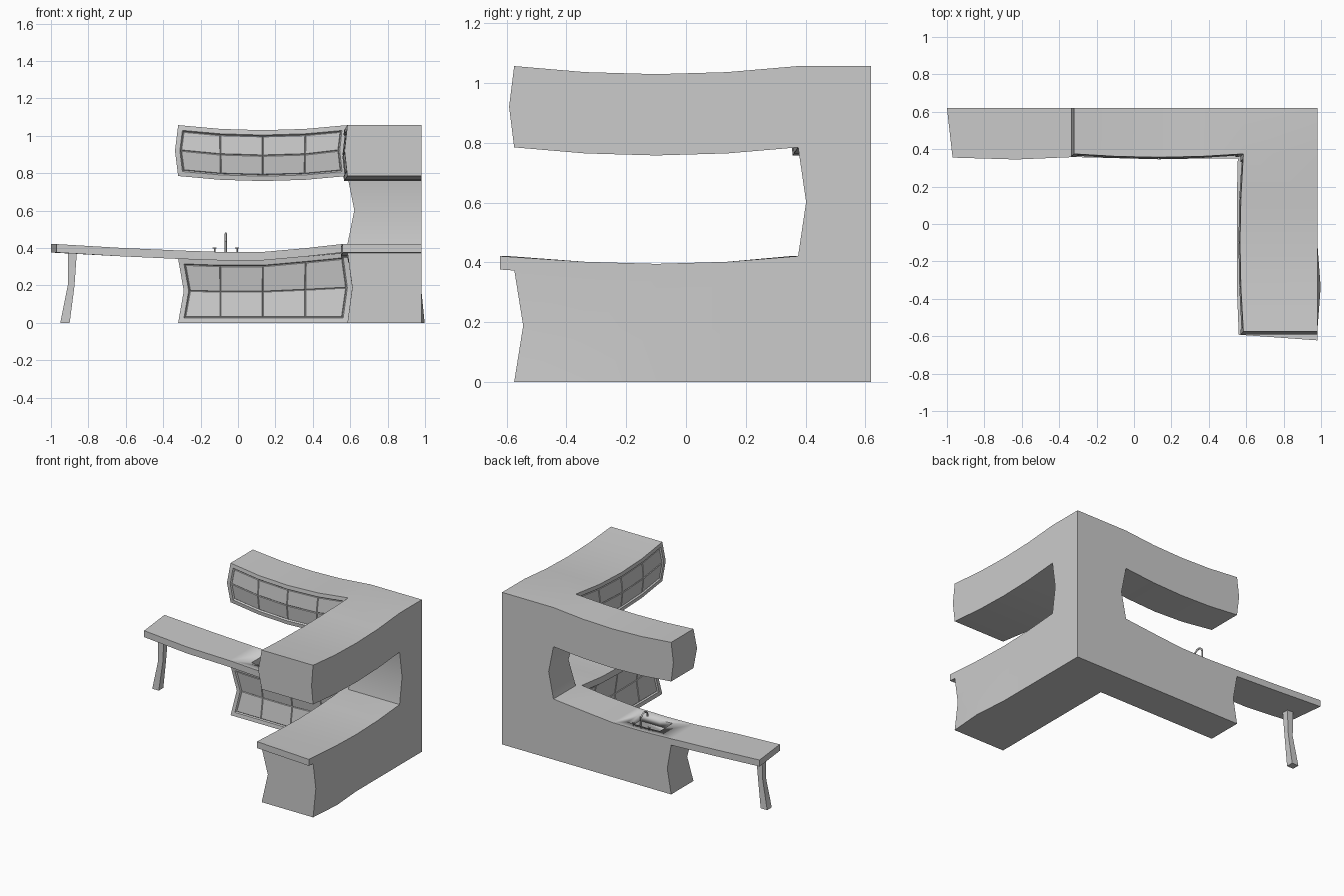
import bpy, bmesh, math
from mathutils import Vector

if "Cube" in bpy.data.objects:
    bpy.data.objects.remove(bpy.data.objects["Cube"])

XI, YI = 0.585, 0.375      # inner corner of the L
XO, YO = 0.98, 0.62        # outer corner of the L
BOW = [0, 0.75, 1, 0.75, 0]


def lerp(a, b, t):
    return a + (b - a) * t


def finish(name, bm):
    bmesh.ops.recalc_face_normals(bm, faces=bm.faces[:])
    me = bpy.data.meshes.new(name)
    bm.to_mesh(me)
    bm.free()
    ob = bpy.data.objects.new(name, me)
    bpy.context.collection.objects.link(ob)
    bpy.ops.object.select_all(action='DESELECT')
    ob.select_set(True)
    bpy.context.view_layer.objects.active = ob
    bpy.ops.object.shade_smooth_by_angle(angle=math.radians(25))
    return ob


def loft(name, rings, panel_spans=()):
    """Skin closed rings, cap the ends, carve panelled fronts on the spans."""
    bm, seen = bmesh.new(), {}

    def vert(p):
        k = tuple(round(c, 4) for c in p)
        if k not in seen:
            seen[k] = bm.verts.new(p)
        return seen[k]

    vs = [[vert(p) for p in r] for r in rings]
    n, fronts = len(rings[0]), [[] for _ in panel_spans]
    for s in range(len(vs) - 1):
        for k in range(n):
            q = [vs[s][k], vs[s + 1][k], vs[s + 1][(k + 1) % n], vs[s][(k + 1) % n]]
            q = list(dict.fromkeys(q))
            if len(q) < 3:
                continue
            f = bm.faces.new(q)
            for j, (a, b) in enumerate(panel_spans):
                if k < 2 and a <= s < b:
                    fronts[j].append(f)
    bm.faces.new(vs[0])
    bm.faces.new(vs[-1])
    bmesh.ops.recalc_face_normals(bm, faces=bm.faces[:])
    for fs in fronts:
        bmesh.ops.inset_region(bm, faces=fs, thickness=0.026, depth=0, use_even_offset=True)
        bmesh.ops.inset_region(bm, faces=fs, thickness=0.006, depth=-0.010, use_even_offset=True)
        bmesh.ops.inset_individual(bm, faces=fs, thickness=0.005, depth=0.004)
    return finish(name, bm)


def storey(name, z0, z1, sag_back, sag_right, floor, plan, bulge, end):
    """L-shaped cabinet run; the mid-height line is pushed by bulge / end."""
    def ring(inner, outer, nrm, along, sag, flare=0):
        lo, hi = (z0 if floor else z0 - sag), z1 - sag
        mid = (lo + hi) / 2
        m = (inner[0] + nrm[0] * bulge + along[0], inner[1] + nrm[1] * bulge + along[1])
        o = (outer[0] + along[0], outer[1] + along[1])
        return [(*inner, lo), (*m, mid), (*inner, hi),
                (*outer, hi), (*o, mid), (outer[0] + flare, outer[1], lo)]

    rings = []
    for i in range(5):
        x = lerp(-0.32, XI, i / 4)
        rings.append(ring((x, YI - plan * BOW[i]), (x, YO), (-1 if i == 4 else 0, -1),
                          (-end if i == 0 else 0, 0), sag_back[i]))
    rings.append(ring((XI, YI), (XO, YO), (-1, -1), (0, 0), 0))
    for i in range(4, -1, -1):
        y = lerp(-0.575, YI, i / 4)
        rings.append(ring((XI - plan * BOW[i], y), (XO, y), (-1, -1 if i == 4 else 0),
                          (0, -end if i == 0 else 0), sag_right[i],
                          0.018 if floor and i == 1 else 0))
    return loft(name, rings, [(0, 4), (6, 10)])


# Cabinets
sag_low_b = [0.034, 0.042, 0.042, 0.022, 0]
sag_low_r = [0, 0.019, 0.026, 0.019, 0]
sag_up = [0.027 * b for b in BOW]
base = storey("base_cabinets", 0, 0.376, sag_low_b, sag_low_r, True, 0.0, -0.026, -0.03)
storey("wall_cabinets", 0.785, 1.057, sag_up, sag_up, False, 0.018, 0.015, 0.017)

# Counter slab, running past the base run on the left
back = [(-0.97, -1, 0.355, 0), (-0.63, -0.63, 0.345, 0.02)]
fronts_y = [0.358, 0.352, 0.346, 0.35, 0.35]
back += [(lerp(-0.32, XI, i / 4),) * 2 + (fronts_y[i], sag_low_b[i]) for i in range(4)]
back.append((0.555, XI, 0.35, 0))


def slab(inner, outer, sag):
    return [(*inner, 0.376 - sag), (*inner, 0.421 - sag),
            (*outer, 0.421 - sag), (*outer, 0.376 - sag)]


rings = [slab((xi, y), (xo, YO), s) for xi, xo, y, s in back]
rings.append(slab((0.555, 0.35), (XO, YO), 0))
rings.append(slab((0.555, 0.35), (XO, YI), 0))
rings += [slab((0.55, y), (XO, y), s) for y, s in
          [(lerp(-0.575, YI, i / 4), sag_low_r[i]) for i in (3, 2, 1)]]
rings.append(slab((0.56, -0.592), (XO, -0.622), 0))
counter = loft("countertop", rings)

# Corner column, waisted at mid height
loft("corner_column", [[(XI + d, YI + e, z), (XO, YI + e, z), (XO, YO, z), (XI + d, YO, z)]
                       for d, e, z in [(0, 0, 0.42), (0.037, 0.027, 0.602), (0, 0, 0.787)]])

# Table leg under the free end
loft("counter_leg", [[(x + sx * 0.5 * w, 0.44 + sy * 0.5 * w, z)
                      for sx, sy in [(-1, -1), (1, -1), (1, 1), (-1, 1)]]
                     for x, w, z in [(-0.925, 0.05, 0), (-0.892, 0.036, 0.2), (-0.885, 0.046, 0.375)]])


# Sink bowl cut into counter and cabinet
def box(name, lo, hi):
    bm = bmesh.new()
    bmesh.ops.create_cube(bm, size=1)
    lo, hi = Vector(lo), Vector(hi)
    for v in bm.verts:
        v.co = (lo + hi) / 2 + v.co * (hi - lo)
    return finish(name, bm)


cutter = box("sink_cutter", (-0.19, 0.42, 0.295), (0.06, 0.56, 0.5))
cutter.hide_render = True
cutter.display_type = 'WIRE'
for ob in (counter, base):
    m = ob.modifiers.new("sink", 'BOOLEAN')
    m.operation, m.object, m.solver = 'DIFFERENCE', cutter, 'EXACT'


# Tap and its two handles
def tube(name, pts, r):
    cu = bpy.data.curves.new(name, 'CURVE')
    cu.dimensions, cu.bevel_depth, cu.bevel_resolution, cu.use_fill_caps = '3D', r, 1, True
    sp = cu.splines.new('POLY')
    sp.points.add(len(pts) - 1)
    for p, c in zip(sp.points, pts):
        p.co = (*c, 1)
    ob = bpy.data.objects.new(name, cu)
    bpy.context.collection.objects.link(ob)


TX, TY, TZ = -0.065, 0.585, 0.376
arc = [(TX, TY - 0.035 + 0.035 * math.cos(a), 0.447 + 0.03 * math.sin(a))
       for a in [math.pi * k / 6 for k in range(7)]]
tube("tap_spout", [(TX, TY, TZ)] + arc + [(TX, TY - 0.07, 0.435)], 0.006)
for side, dx in (("left", -0.06), ("right", 0.06)):
    tube("tap_stem_" + side, [(TX + dx, TY, TZ), (TX + dx, TY, 0.398)], 0.004)
    tube("tap_handle_" + side, [(TX + dx - 0.01, TY, 0.4), (TX + dx + 0.01, TY, 0.4)], 0.004)
